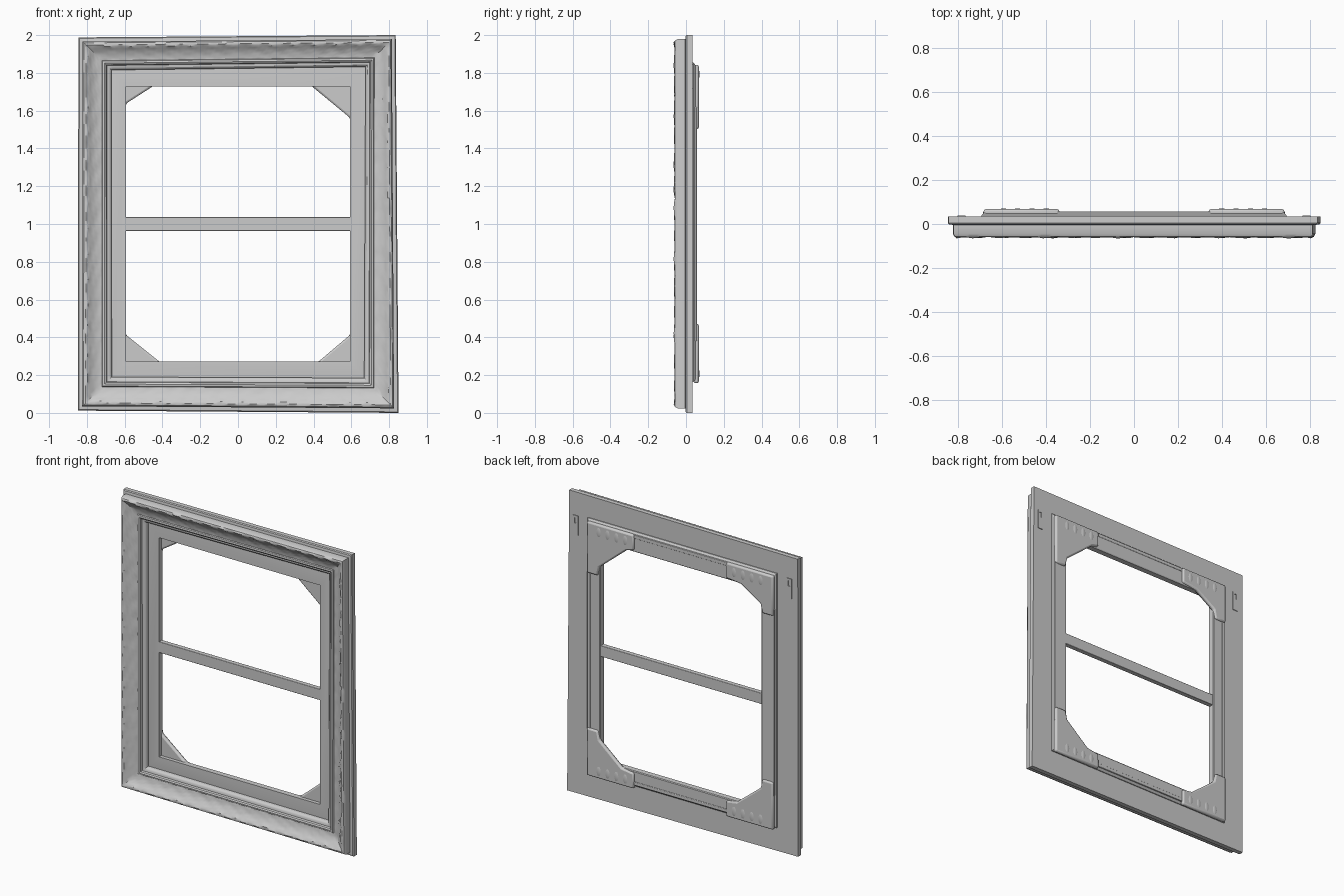
import bpy, bmesh, math, random
from mathutils import Vector

if "Cube" in bpy.data.objects:
    bpy.data.objects.remove(bpy.data.objects["Cube"])
random.seed(4)


def finish(name, bm, bevel=0, angle=30):
    bmesh.ops.recalc_face_normals(bm, faces=bm.faces)
    me = bpy.data.meshes.new(name)
    bm.to_mesh(me)
    bm.free()
    ob = bpy.data.objects.new(name, me)
    bpy.context.collection.objects.link(ob)
    if bevel:
        m = ob.modifiers.new("soft_edge", 'BEVEL')
        m.width, m.segments = bevel, 2
    bpy.ops.object.select_all(action='DESELECT')
    ob.select_set(True)
    bpy.context.view_layer.objects.active = ob
    bpy.ops.object.shade_smooth_by_angle(angle=math.radians(angle))
    return ob


def ring(name, outer, inner, profile, steps=1, rough=()):
    """Sweep a closed (fraction, y) section round a mitred four-sided frame."""
    bm = bmesh.new()
    rows = []
    for side in range(4):
        for s in range(steps):
            t = s / steps
            row = []
            for i, (f, y) in enumerate(profile):
                a = Vector(outer[side]).lerp(Vector(inner[side]), f)
                j = (side + 1) % 4
                b = Vector(outer[j]).lerp(Vector(inner[j]), f)
                p = a.lerp(b, t)
                if i in rough:
                    y += 0.0025 * math.sin(s * 1.3 + i * 2) + random.uniform(-.002, .002)
                row.append(bm.verts.new((p.x, y, p.y)))
            rows.append(row)
    n = len(profile)
    for k, row in enumerate(rows):
        nxt = rows[(k + 1) % len(rows)]
        for i in range(n):
            bm.faces.new((row[i], row[(i + 1) % n], nxt[(i + 1) % n], nxt[i]))
    return finish(name, bm)


def prism(name, pts, y0, y1, bevel=0.0):
    bm = bmesh.new()
    f = bm.faces.new([bm.verts.new((x, y0, z)) for x, z in pts])
    g = bmesh.ops.extrude_face_region(bm, geom=[f])
    for v in g['geom']:
        if isinstance(v, bmesh.types.BMVert):
            v.co.y = y1
    return finish(name, bm, bevel)


def rect(x0, x1, z0, z1):
    return [(x0, z0), (x1, z0), (x1, z1), (x0, z1)]


# Slightly crooked outer edge and sight edge, from bottom left anticlockwise
OUTER = [(-.848, .012), (.85, .0), (.835, 2.0), (-.845, 1.988)]
SIGHT = [(-.668, .19), (.668, .185), (.675, 1.832), (-.67, 1.815)]

# Ornate moulding: back plate, stepped rim, carved cove, inner beads, lip
ring("outer_moulding", OUTER, SIGHT, [
    (0, .034), (0, .004), (.03, -.002), (.13, -.004), (.13, -.045), (.17, -.058),
    (.23, -.062), (.29, -.058), (.36, -.047), (.45, -.037), (.54, -.030),
    (.63, -.025), (.71, -.023), (.73, -.030), (.79, -.032), (.84, -.027),
    (.86, -.014), (.93, -.013), (.98, -.007), (1, 0), (1, .034)],
    steps=70, rough=(6, 7, 8, 9, 10, 11))

# Inner stretcher bars with chamfered back edge
STRETCH = rect(-.695, .695, .165, 1.855)
OPENING = rect(-.592, .592, .272, 1.728)
ring("stretcher_frame", STRETCH, OPENING,
     [(0, .02), (0, .04), (.18, .056), (.95, .056), (1, .052), (1, .016), (.2, .016)])

# Horizontal cross bar
prism("cross_bar", rect(-.62, .62, .963, 1.036), .018, .05, .003)

# Corner gussets with folded canvas: (x sign, z edge, z sign, run in x, run in z)
for label, sx, zc, sz, rx, rz in [
        ("top_left", -1, 1.728, 1, .14, .09), ("top_right", 1, 1.728, 1, .20, .165),
        ("bottom_left", -1, .272, -1, .175, .14), ("bottom_right", 1, .272, -1, .165, .14)]:
    pts = [(.685, .115), (.34, .115), (.34, .012), (.592 - rx, 0),
           (.592, -rz), (.605, -rz - .06), (.685, -rz - .06)]
    prism("corner_gusset_" + label, [(sx * x, zc + sz * z) for x, z in pts],
          .04, .068, .01)
    # Soft pleats on the folded cloth
    for k in range(4):
        bm = bmesh.new()
        bmesh.ops.create_uvsphere(bm, u_segments=12, v_segments=8, radius=1)
        for v in bm.verts:
            v.co = (sx * (.40 + .065 * k) + v.co.x * .02,
                    .064 + v.co.y * .007, zc + sz * .065 + v.co.z * .038)
        finish("canvas_pleat_" + label, bm)

# Flat canvas strips folded over the back of the bars
for sx, side in ((-1, "left"), (1, "right")):
    prism("canvas_strip_" + side, rect(sx * .675 - .012, sx * .675 + .012, .38, 1.62),
          .045, .058, .003)
for z, side in ((.19, "bottom"), (1.83, "top")):
    prism("canvas_strip_" + side, rect(-.36, .36, z - .012, z + .012), .045, .058, .003)

# Slotted hanging plates on the back of the moulding
for sx in (-1, 1):
    cx, cz = sx * .785, 1.78
    ring("hanging_plate", rect(cx - .018, cx + .018, cz - .065, cz + .065),
         rect(cx - .008, cx + .008, cz + .015, cz + .05),
         [(0, .033), (0, .039), (1, .039), (1, .033)])
